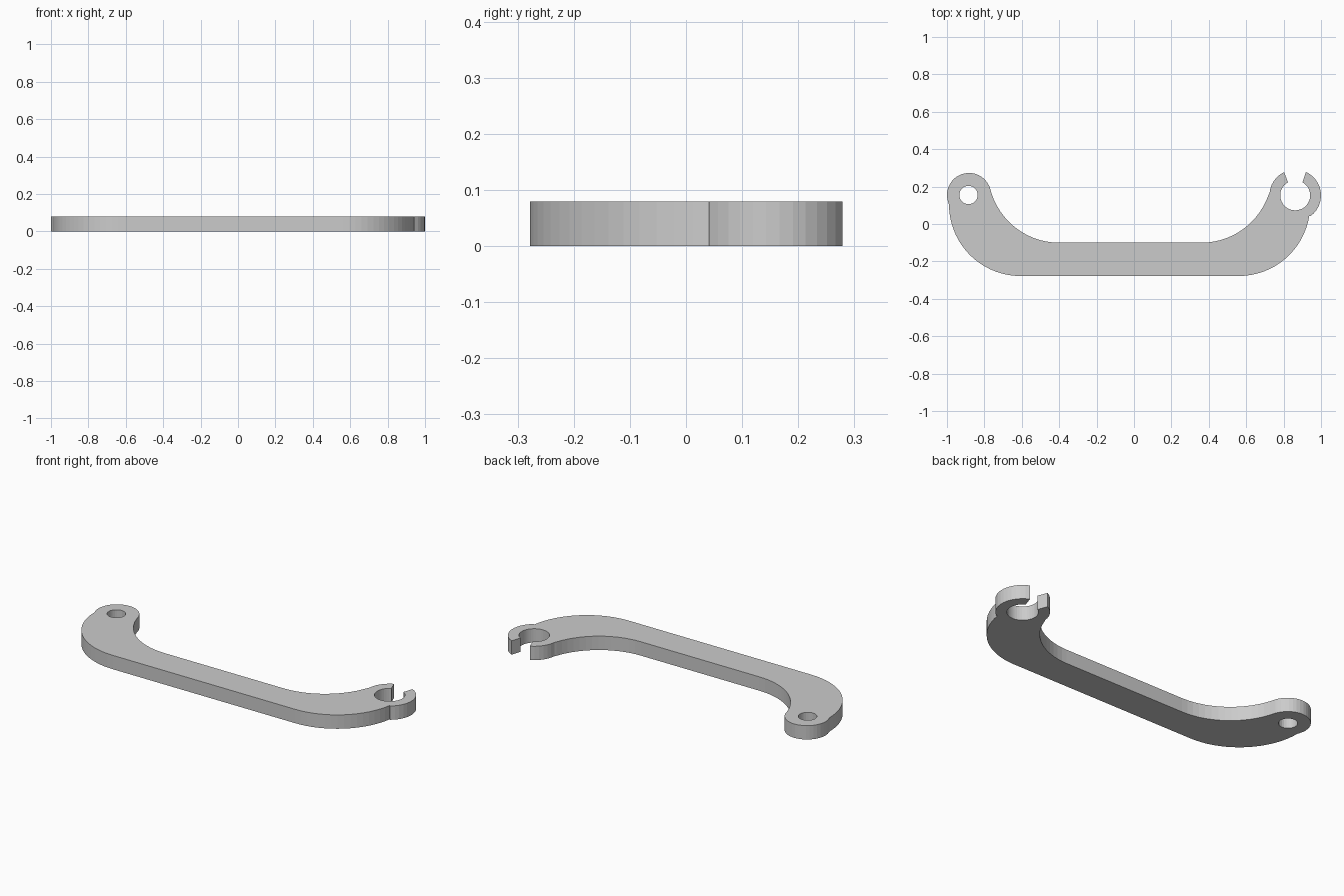
import bpy, bmesh
from math import radians, cos, sin

if "Cube" in bpy.data.objects:
    bpy.data.objects.remove(bpy.data.objects["Cube"])

THICK = 0.08


def arc(cx, cy, r, a0, a1, n):
    """n + 1 points along an arc, angles in degrees."""
    return [(cx + r * cos(radians(a0 + (a1 - a0) * i / n)),
             cy + r * sin(radians(a0 + (a1 - a0) * i / n))) for i in range(n + 1)]


def plate(name, loops, thick):
    """Flat plate from an outer loop and hole loops, extruded up from z = 0."""
    bm = bmesh.new()
    edges = []
    for loop in loops:
        vs = [bm.verts.new((x, y, 0)) for x, y in loop]
        edges += [bm.edges.new((vs[i - 1], vs[i])) for i in range(len(vs))]
    bmesh.ops.triangle_fill(bm, edges=edges, use_beauty=True, normal=(0, 0, 1))
    ext = bmesh.ops.extrude_face_region(bm, geom=bm.faces[:], use_keep_orig=True)
    top = [g for g in ext["geom"] if isinstance(g, bmesh.types.BMVert)]
    bmesh.ops.translate(bm, verts=top, vec=(0, 0, thick))
    bmesh.ops.recalc_face_normals(bm, faces=bm.faces[:])
    mesh = bpy.data.meshes.new(name)
    bm.to_mesh(mesh)
    bm.free()
    obj = bpy.data.objects.new(name, mesh)
    bpy.context.collection.objects.link(obj)
    return obj


# Outline, counter-clockwise from the left outer bend
outline = (
    arc(-0.607, 0.104, 0.382, 180, 270, 18)       # left outer bend
    + arc(0.56, 0.104, 0.382, -90, -9, 16)        # right outer bend
    + arc(0.862, 0.153, 0.138, -54, 65.5, 12)     # hook, outer right jaw
    + arc(0.862, 0.153, 0.080, 61, -241, 32)      # hook, open bore
    + arc(0.862, 0.153, 0.138, 115.5, 175, 6)     # hook, outer left jaw
    + arc(0.36, 0.28, 0.38, -19.5, -90, 14)       # right inner bend
    + arc(-0.40, 0.28, 0.38, -90, -167, 15)       # left inner bend
    + arc(-0.882, 0.155, 0.118, 24, 200, 18)      # eye end
)
eye_hole = arc(-0.885, 0.155, 0.049, 0, 345, 23)

plate("hooked_link_plate", [outline, eye_hole], THICK)
